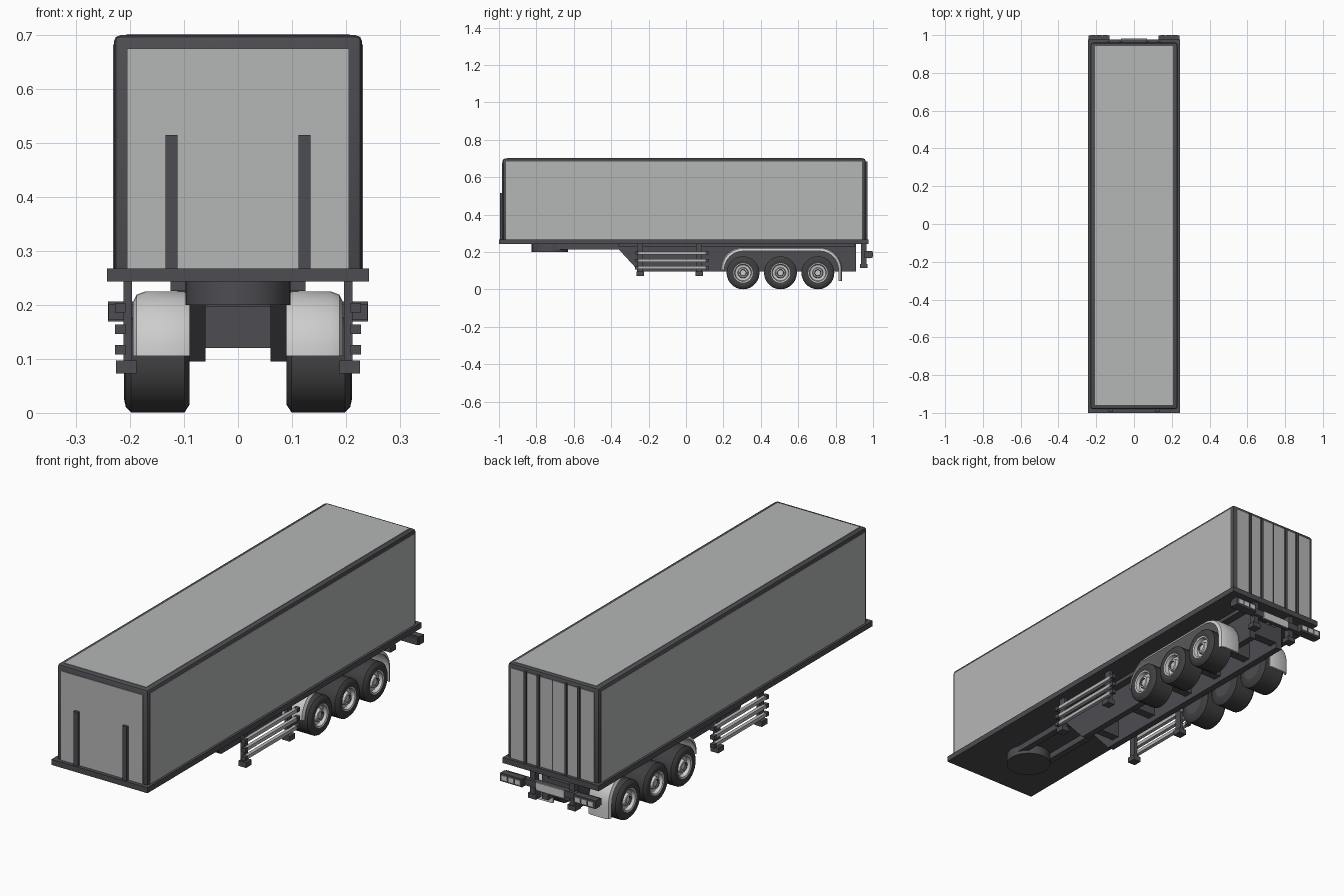
import bpy, bmesh, math

if "Cube" in bpy.data.objects:
    bpy.data.objects.remove(bpy.data.objects["Cube"])


def material(name, rgb):
    m = bpy.data.materials.new(name)
    m.diffuse_color = (*rgb, 1)
    m.use_nodes = True
    m.node_tree.nodes["Principled BSDF"].inputs["Base Color"].default_value = m.diffuse_color
    return m


PANEL = material("panel_grey", (0.46, 0.47, 0.465))
FRAME = material("dark_frame", (0.075, 0.073, 0.083))
TYRE = material("tyre_black", (0.05, 0.05, 0.053))
LIGHT = material("light_grey", (0.6, 0.61, 0.6))


def finish(name, bm, mats, smooth=False):
    bmesh.ops.recalc_face_normals(bm, faces=bm.faces[:])
    me = bpy.data.meshes.new(name)
    bm.to_mesh(me)
    bm.free()
    for m in mats:
        me.materials.append(m)
    ob = bpy.data.objects.new(name, me)
    bpy.context.collection.objects.link(ob)
    if smooth:
        bpy.context.view_layer.objects.active = ob
        ob.select_set(True)
        bpy.ops.object.shade_smooth_by_angle(angle=math.radians(35))
        ob.select_set(False)
    return ob


def box(name, x, y, z, mat, bevel=0.0, segments=1):
    """Box from (min, max) ranges."""
    bm = bmesh.new()
    bmesh.ops.create_cube(bm, size=1)
    for v in bm.verts:
        v.co = [(a + b) / 2 + c * (b - a) for c, (a, b) in zip(v.co, (x, y, z))]
    if bevel:
        bmesh.ops.bevel(bm, geom=bm.edges[:], offset=bevel, segments=segments,
                        affect='EDGES', profile=0.5)
    return finish(name, bm, [mat], bevel > 0)


def pair(name, x, y, z, mat, bevel=0.0):
    """Box and its mirror across x = 0."""
    box(name + "_right", x, y, z, mat, bevel)
    box(name + "_left", (-x[1], -x[0]), y, z, mat, bevel)


def extrude_side(name, pts, x0, x1, mat):
    """Extrude a (y, z) outline along x."""
    bm = bmesh.new()
    f = bm.faces.new([bm.verts.new((x0, y, z)) for y, z in pts])
    r = bmesh.ops.extrude_face_region(bm, geom=[f])
    for v in r["geom"]:
        if isinstance(v, bmesh.types.BMVert):
            v.co.x = x1
    return finish(name, bm, [mat])


def grid_faces(bm, rings, closed_rings, closed_profile, idx=None):
    n, k = len(rings), len(rings[0])
    for i in range(n if closed_rings else n - 1):
        for j in range(k if closed_profile else k - 1):
            a, b = rings[i], rings[(i + 1) % n]
            f = bm.faces.new((a[j], a[(j + 1) % k], b[(j + 1) % k], b[j]))
            if idx:
                f.material_index = idx[j]


# Cargo body: dark rounded frame with light panels set on it
box("body_frame", (-0.23, 0.23), (-0.98, 0.96), (0.255, 0.70), FRAME, 0.012, 2)
box("roof_panel", (-0.207, 0.207), (-0.957, 0.943), (0.698, 0.702), PANEL)
box("front_panel", (-0.206, 0.206), (-0.983, -0.978), (0.268, 0.675), PANEL)
box("rear_panel", (-0.21, 0.21), (0.958, 0.963), (0.268, 0.68), PANEL)
pair("side_panel", (0.228, 0.232), (-0.962, 0.942), (0.268, 0.683), PANEL)
box("deck", (-0.243, 0.243), (-1.0, 0.977), (0.243, 0.268), FRAME)
pair("front_bar", (0.112, 0.134), (-0.995, -0.98), (0.265, 0.515), FRAME)
for i, x in enumerate((0.07, 0.135)):
    pair(f"door_rod_{i}", (x - 0.006, x + 0.006), (0.96, 0.97), (0.268, 0.685), FRAME)
box("door_seam", (-0.002, 0.002), (0.96, 0.9645), (0.268, 0.68), FRAME)

# Chassis rails, flanges and cross members
RAIL = [(-0.75, 0.245), (-0.75, 0.215), (-0.36, 0.215), (-0.25, 0.095),
        (0.91, 0.095), (0.91, 0.245)]
extrude_side("chassis_rail_right", RAIL, 0.06, 0.09, FRAME)
extrude_side("chassis_rail_left", RAIL, -0.09, -0.06, FRAME)
pair("rail_flange", (0.05, 0.125), (-0.36, 0.9), (0.226, 0.245), FRAME)
for i, y in enumerate((-0.2, 0.05, 0.305, 0.505, 0.705, 0.89)):
    box(f"cross_member_{i}", (-0.062, 0.062), (y - 0.02, y + 0.02), (0.12, 0.197), FRAME)

# Coupling plate
bm = bmesh.new()
bmesh.ops.create_cone(bm, cap_ends=True, segments=32, radius1=0.097, radius2=0.097, depth=0.045)
bmesh.ops.translate(bm, verts=bm.verts[:], vec=(0, -0.728, 0.2225))
finish("coupling_plate", bm, [FRAME], True)

# Wheels: (x, radius, material of the band that follows)
WHEEL = [(0.09, 0.0, 1), (0.09, 0.05, 0), (0.09, 0.074, 0), (0.099, 0.088, 0),
         (0.198, 0.088, 0), (0.208, 0.078, 0), (0.211, 0.064, 0), (0.207, 0.052, 2),
         (0.205, 0.046, 2), (0.188, 0.042, 2), (0.186, 0.029, 2), (0.203, 0.025, 2),
         (0.205, 0.018, 1), (0.198, 0.015, 2), (0.198, 0.0, 2)]
for s, side in ((1, "right"), (-1, "left")):
    for i, y in enumerate((0.305, 0.505, 0.705)):
        bm = bmesh.new()
        rings = []
        for k in range(28):
            a = math.tau * k / 28
            rings.append([bm.verts.new((s * x, y + r * math.cos(a), 0.089 + r * math.sin(a)))
                          for x, r, _ in WHEEL])
        grid_faces(bm, rings, True, False, [m for _, _, m in WHEEL])
        bmesh.ops.remove_doubles(bm, verts=bm.verts[:], dist=1e-5)
        finish(f"wheel_{side}_{i}", bm, [TYRE, FRAME, LIGHT], True)

    # Mudguard: lipped section swept over the three wheels
    path = [(0.305, 0.105, math.radians(180 - 9 * k)) for k in range(11)]
    path += [(0.715, 0.105, math.radians(90 - 9 * k)) for k in range(11)]
    stations = [(cy + 0.12 * math.cos(a), cz + 0.12 * math.sin(a), a) for cy, cz, a in path]
    stations.append((0.835, 0.045, 0.0))
    section = [(0.09, -0.004), (0.1, 0), (0.172, 0), (0.188, -0.006), (0.195, -0.02),
               (0.19, -0.02), (0.17, -0.01), (0.09, -0.01)]
    bm = bmesh.new()
    rings = [[bm.verts.new((s * x, y + d * math.cos(a), z + d * math.sin(a)))
              for x, d in section] for y, z, a in stations]
    grid_faces(bm, rings, False, True)
    bm.faces.new(rings[0])
    bm.faces.new(rings[-1])
    finish(f"mudguard_{side}", bm, [LIGHT], True)

# Side guards: posts, feet and three rails with dark end caps
for i, y in enumerate((-0.245, 0.07)):
    pair(f"guard_post_{i}", (0.196, 0.212), (y - 0.016, y + 0.016), (0.09, 0.245), FRAME)
    pair(f"guard_foot_{i}", (0.188, 0.226), (y - 0.02, y + 0.02), (0.073, 0.097), FRAME)
for i, z in enumerate((0.117, 0.155, 0.195)):
    pair(f"guard_rail_{i}", (0.209, 0.226), (-0.255, 0.105), (z - 0.008, z + 0.008), PANEL)
    for j, y in enumerate((-0.263, 0.113)):
        pair(f"guard_cap_{i}_{j}", (0.208, 0.228), (y - 0.01, y + 0.01),
             (z - 0.009, z + 0.009), FRAME)

# Rear bumper with lamps, posts and plate
box("bumper_beam", (-0.24, 0.24), (0.953, 0.978), (0.172, 0.202), FRAME)
pair("lamp_pod", (0.13, 0.241), (0.965, 0.997), (0.169, 0.206), FRAME)
for i, x in enumerate((0.152, 0.185, 0.218)):
    pair(f"lamp_{i}", (x - 0.013, x + 0.013), (0.994, 1.0), (0.177, 0.198), LIGHT)
pair("bumper_post", (0.088, 0.112), (0.935, 0.965), (0.12, 0.245), FRAME)
pair("bumper_foot", (0.08, 0.12), (0.93, 0.97), (0.115, 0.137), FRAME)
box("rear_plate", (-0.07, 0.07), (0.975, 0.982), (0.166, 0.202), LIGHT)
